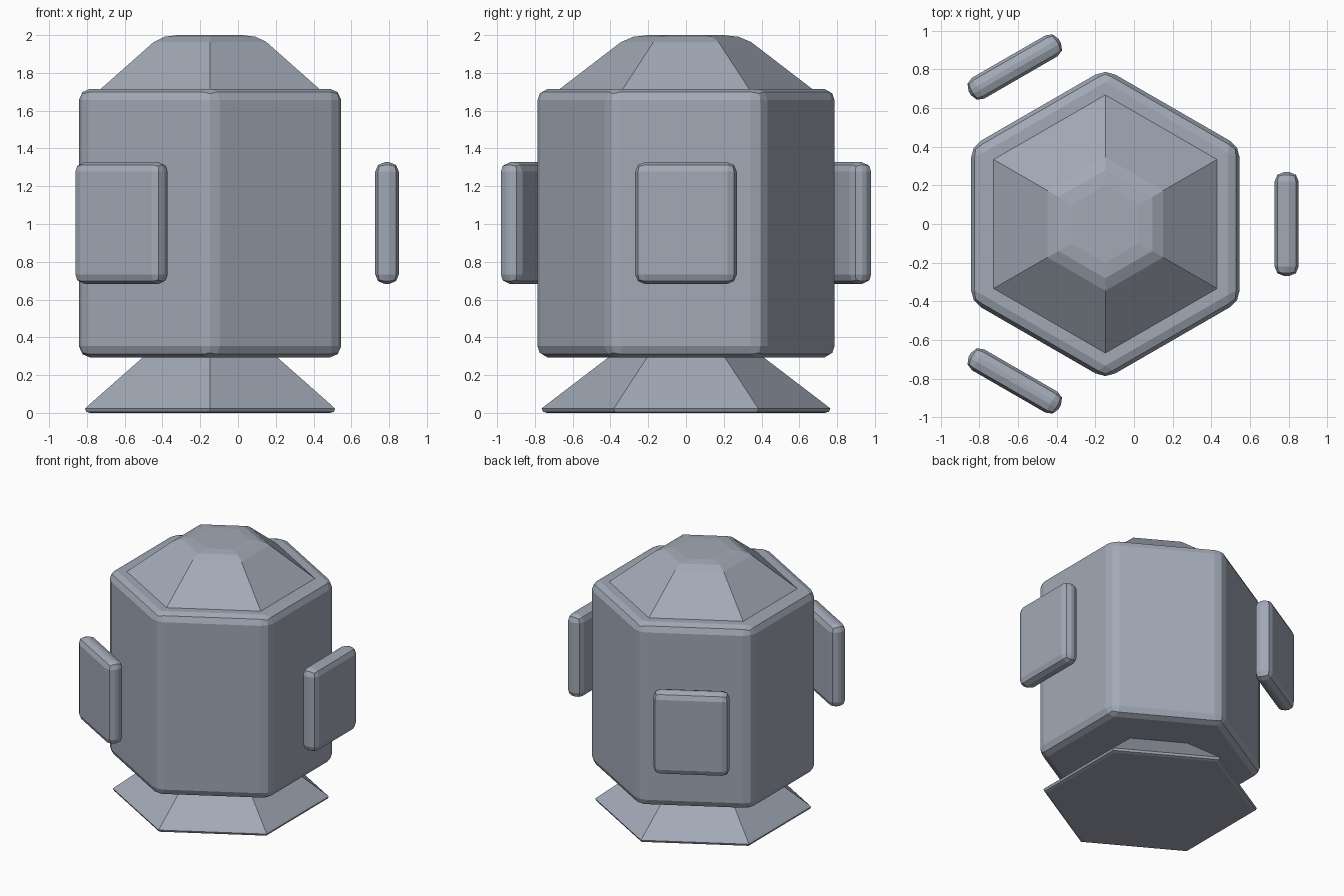
import bpy
from math import pi, cos, sin, radians

cube = bpy.data.objects.get("Cube")
if cube:
    bpy.data.objects.remove(cube, do_unlink=True)

AXIS_X = -0.148  # vertical axis of the hexagonal body

# One blue-grey colour for every part
grey = bpy.data.materials.new("blue grey")
grey.use_nodes = True
colour = (0.36, 0.4, 0.47, 1)
grey.diffuse_color = colour
grey.node_tree.nodes["Principled BSDF"].inputs["Base Color"].default_value = colour


def make_object(name, verts, faces):
    mesh = bpy.data.meshes.new(name)
    mesh.from_pydata(verts, [], faces)
    mesh.materials.append(grey)
    obj = bpy.data.objects.new(name, mesh)
    bpy.context.collection.objects.link(obj)
    return obj


def hex_loft(name, profile):
    """Stack hexagonal rings given as (radius, height), points on the y axis."""
    verts = [(r * cos(pi / 2 + i * pi / 3), r * sin(pi / 2 + i * pi / 3), z)
             for r, z in profile for i in range(6)]
    last = 6 * (len(profile) - 1)
    faces = [tuple(reversed(range(6))), tuple(range(last, last + 6))]
    for row in range(0, last, 6):
        for i in range(6):
            j = (i + 1) % 6
            faces.append((row + i, row + j, row + 6 + j, row + 6 + i))
    obj = make_object(name, verts, faces)
    obj.location.x = AXIS_X
    return obj


def round_edges(obj, width):
    bevel = obj.modifiers.new("rounded edges", 'BEVEL')
    bevel.width = width
    bevel.segments = 2
    bevel.limit_method = 'ANGLE'
    bevel.angle_limit = radians(30)


# Body with rounded edges
body = hex_loft("body", [(0.802, 0.293), (0.802, 1.716)])
round_edges(body, 0.06)

# Flared foot and tapered roof
hex_loft("foot", [(0.735, 0), (0.757, 0.006), (0.765, 0.022), (0.75, 0.035), (0.39, 0.31)])
hex_loft("roof", [(0.69, 1.7), (0.667, 1.716), (0.345, 1.963), (0.28, 1.991), (0.2, 2)])

# Three panels floating around the body
for name, angle in (("left_panel", 0), ("back_right_panel", 120), ("front_right_panel", 240)):
    bpy.ops.mesh.primitive_cube_add(size=1)
    panel = bpy.context.object
    panel.name = name
    panel.data.name = name
    for v in panel.data.vertices:
        v.co.x *= 0.125
        v.co.y *= 0.538
        v.co.z *= 0.644
    a = radians(angle)
    panel.location = (AXIS_X + 0.937 * cos(a), 0.937 * sin(a), 1.005)
    panel.rotation_euler.z = a
    panel.data.materials.append(grey)
    round_edges(panel, 0.05)
